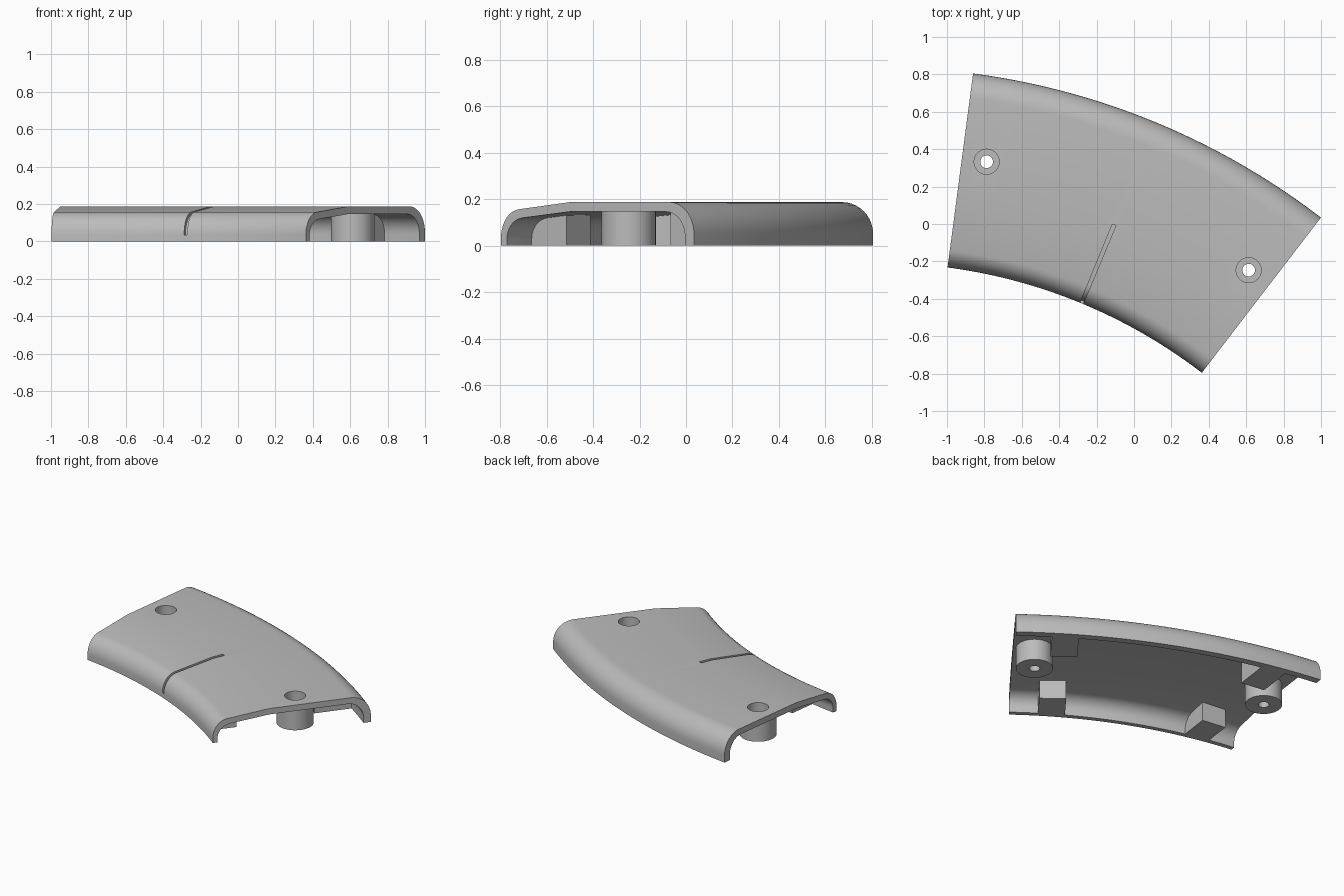
import bpy, bmesh, math
from mathutils import Vector

if "Cube" in bpy.data.objects:
    bpy.data.objects.remove(bpy.data.objects["Cube"])

CENTRE = Vector((-1.368, -3.051, 0))
START, END, MID = 52.5, 82.5, 67.5

grey = bpy.data.materials.new("plain grey")
grey.use_nodes = True
COLOUR = (0.5, 0.5, 0.5, 1)
grey.diffuse_color = COLOUR
grey.node_tree.nodes["Principled BSDF"].inputs["Base Color"].default_value = COLOUR


def polar(r, degrees, z=0):
    a = math.radians(degrees)
    return CENTRE + Vector((r * math.cos(a), r * math.sin(a), z))


def corner(cx, cz, rx, rz, first, last, steps=10):
    """Points along an elliptical corner."""
    angles = [math.radians(first + (last - first) * i / steps) for i in range(steps + 1)]
    return [(cx + rx * math.cos(a), cz + rz * math.sin(a)) for a in angles]


def make(name, bm):
    bmesh.ops.recalc_face_normals(bm, faces=bm.faces)
    mesh = bpy.data.meshes.new(name)
    bm.to_mesh(mesh)
    bm.free()
    mesh.materials.append(grey)
    ob = bpy.data.objects.new(name, mesh)
    bpy.context.collection.objects.link(ob)
    return ob


def loft(name, rings):
    """Closed solid through a row of matching cross-sections."""
    bm = bmesh.new()
    rows = [[bm.verts.new(p) for p in ring] for ring in rings]
    n = len(rows[0])
    for a, b in zip(rows, rows[1:]):
        for i in range(n):
            j = (i + 1) % n
            bm.faces.new((a[i], a[j], b[j], b[i]))
    bm.faces.new(rows[0])
    bm.faces.new(rows[-1])
    return make(name, bm)


def sweep(name, profile, first=START, last=END, steps=36):
    """Turn a (radius, height) profile around the arc centre."""
    angles = [first + (last - first) * i / steps for i in range(steps + 1)]
    return loft(name, [[polar(r, a, z) for r, z in profile] for a in angles])


def cylinder(name, place, radius, low, high):
    bm = bmesh.new()
    bmesh.ops.create_cone(bm, cap_ends=True, segments=48, radius1=radius,
                          radius2=radius, depth=high - low)
    bmesh.ops.translate(bm, verts=bm.verts, vec=place + Vector((0, 0, (low + high) / 2)))
    return make(name, bm)


def boolean(ob, tool, operation="DIFFERENCE"):
    mod = ob.modifiers.new(tool.name, "BOOLEAN")
    mod.operation = operation
    mod.solver = "EXACT"
    mod.object = tool
    bpy.context.view_layer.objects.active = ob
    bpy.ops.object.modifier_apply(modifier=mod.name)


# Curved shell: rounded edges, with a shallow slope on the inner side
outside = ([(2.843, 0)] + corner(2.95, 0.035, 0.107, 0.122, 180, 97)
           + [(3.215, 0.187)] + corner(3.755, 0.05, 0.134, 0.137, 90, 0) + [(3.889, 0)])
inside = ([(2.875, 0)] + corner(2.97, 0.03, 0.095, 0.09, 180, 97)
          + [(3.215, 0.146)] + corner(3.735, 0.04, 0.105, 0.106, 90, 0) + [(3.84, 0)])
shell = sweep("curved_shell", outside + inside[::-1])

# Solid core reaching halfway into the shell wall, used to trim the ribs
halfway = [((a[0] + b[0]) / 2, (a[1] + b[1]) / 2) for a, b in zip(outside, inside)]
core = sweep("core_helper", halfway)
helpers = [core]
parts = [shell]

# Square support blocks under both long edges, squared to the nearest end
for end, angle, turn in (("left", 57.5, START), ("right", 77.5, END)):
    t = math.radians(turn)
    radial = Vector((math.cos(t), math.sin(t), 0))
    across = Vector((-radial.y, radial.x, 0)) * 0.085
    for edge, face, reach in (("inner", 3.07, -0.35), ("outer", 3.6, 0.4)):
        p = polar(face, angle)
        q = p + radial * reach
        base = [p - across, p + across, q + across, q - across]
        block = loft(f"{edge}_block_{end}",
                     [base, [v + Vector((0, 0, 0.3)) for v in base]])
        boolean(block, core, "INTERSECT")
        parts.append(block)

# Screw bosses with a wide recess above a narrow through hole
for end, place in (("left", Vector((0.613, -0.247, 0))),
                   ("right", Vector((-0.788, 0.333, 0)))):
    boss = cylinder(f"screw_boss_{end}", place, 0.117, 0, 0.165)
    recess = cylinder("recess_cutter", place, 0.067, 0.06, 0.3)
    hole = cylinder("hole_cutter", place, 0.034, -0.1, 0.3)
    for tool in (recess, hole):
        boolean(boss, tool)
    boolean(shell, recess)
    parts.append(boss)
    helpers += [recess, hole]

# Thin groove following the outer surface from the inner edge to mid width
top = [p for p in outside if 0.03 < p[1] and p[0] < 3.2] + [(3.215, 0.187), (3.297, 0.187)]
floor = [(r + 0.016 * max(0, (2.96 - r) / 0.12), z - 0.016) for r, z in top]
above = [(r - 0.05 * max(0, (2.96 - r) / 0.12), z + 0.05) for r, z in top]
groove = sweep("groove_cutter", floor + above[::-1], MID - 0.18, MID + 0.18, 1)
boolean(shell, groove)
helpers.append(groove)

for tool in helpers:
    bpy.data.objects.remove(tool)

for ob in parts:
    bpy.ops.object.select_all(action="DESELECT")
    ob.select_set(True)
    bpy.context.view_layer.objects.active = ob
    bpy.ops.object.shade_smooth_by_angle(angle=math.radians(30))
